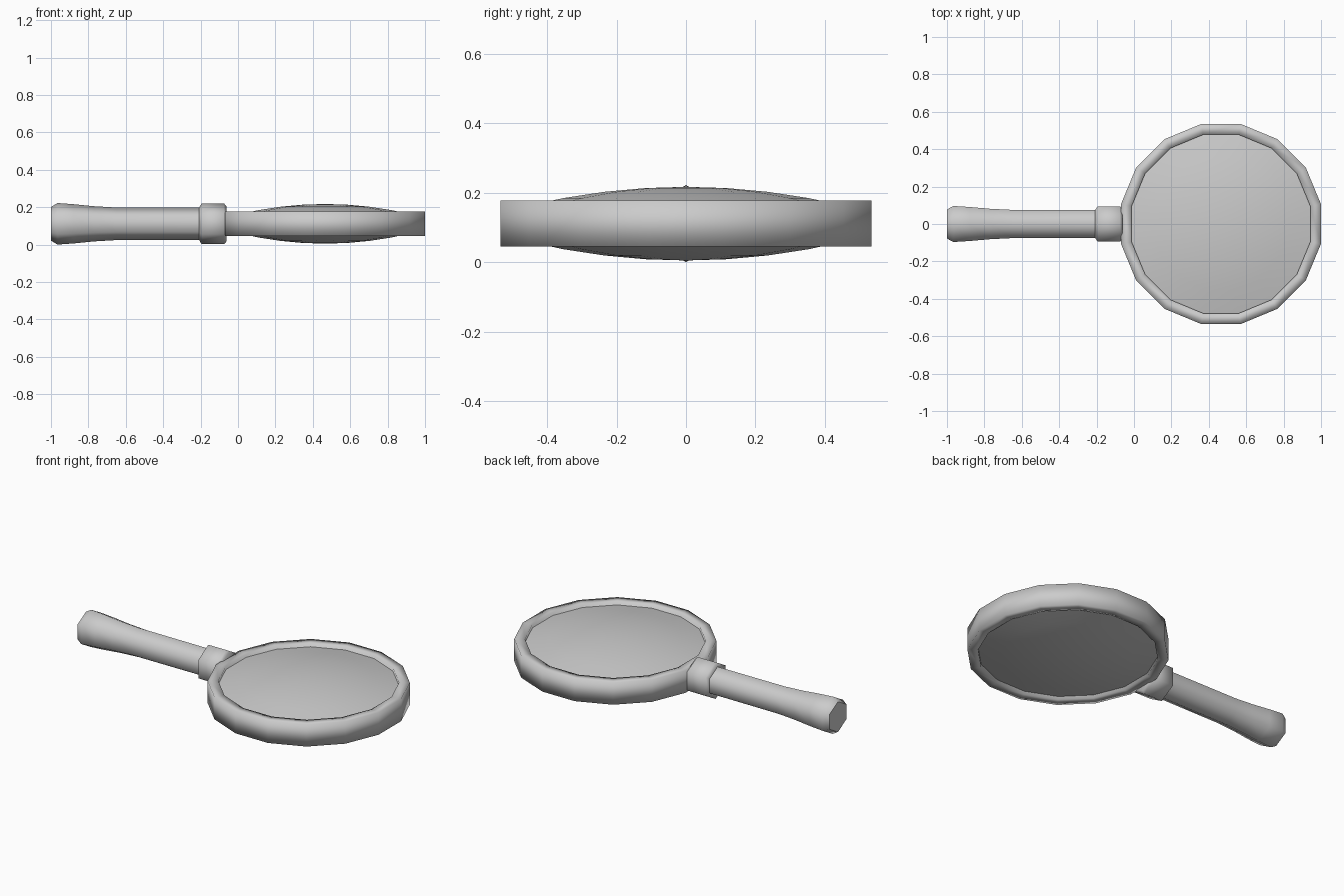
import bpy, bmesh
from math import cos, sin, pi, radians
from mathutils import Matrix

if "Cube" in bpy.data.objects:
    bpy.data.objects.remove(bpy.data.objects["Cube"])

CZ = 0.111      # height of the centre plane
CX = 0.465      # centre of the lens


def lathe(name, profile, sides, offset, matrix, closed=False, angle=None):
    """Revolve (radius, height) points round z; zero radius makes a pole."""
    bm = bmesh.new()
    rings = []
    for r, h in profile:
        if r == 0:
            rings.append([bm.verts.new((0, 0, h))] * sides)
        else:
            rings.append([bm.verts.new((r * cos(a), r * sin(a), h)) for a in
                          (offset + 2 * pi * i / sides for i in range(sides))])
    pairs = list(zip(rings, rings[1:]))
    if closed:
        pairs.append((rings[-1], rings[0]))
    for lo, hi in pairs:
        for i in range(sides):
            j = (i + 1) % sides
            loop = list(dict.fromkeys((lo[i], lo[j], hi[j], hi[i])))
            bm.faces.new(loop)
    if not closed:
        for ring in (rings[0], rings[-1]):
            if len(set(ring)) > 1:
                bm.faces.new(ring)
    bmesh.ops.recalc_face_normals(bm, faces=bm.faces)
    mesh = bpy.data.meshes.new(name)
    bm.to_mesh(mesh)
    bm.free()
    mesh.transform(matrix)
    mesh.shade_smooth()
    ob = bpy.data.objects.new(name, mesh)
    bpy.context.collection.objects.link(ob)
    if angle:
        bpy.ops.object.select_all(action='DESELECT')
        ob.select_set(True)
        bpy.context.view_layer.objects.active = ob
        bpy.ops.object.shade_smooth_by_angle(angle=radians(angle))
    return ob


at_lens = Matrix.Translation((CX, 0, CZ))
along_x = Matrix.Translation((0, 0, CZ)) @ Matrix.Rotation(pi / 2, 4, 'Y')

# Sixteen-sided frame round the lens
lathe("lens_frame", [(0.545, -0.066), (0.545, 0.066), (0.487, 0.066), (0.487, -0.066)],
      16, pi / 16, at_lens, closed=True)

# Lens, domed on both sides
radii = [0, 0.12, 0.24, 0.36, 0.488]
dome = [(r, 0.106 - 0.25 * r * r) for r in radii]
lathe("lens", dome + [(r, -h) for r, h in reversed(dome)],
      16, pi / 16, at_lens, angle=30)

# Six-sided flared grip
lathe("handle", [(0.09, -1.0), (0.111, -0.965), (0.105, -0.88), (0.094, -0.77),
                 (0.087, -0.65), (0.086, -0.15)], 6, 0, along_x, angle=62)

# Collar joining grip and frame
lathe("collar", [(0.086, -0.208), (0.109, -0.195), (0.109, -0.075), (0.095, -0.062)],
      6, 0, along_x, angle=62)
